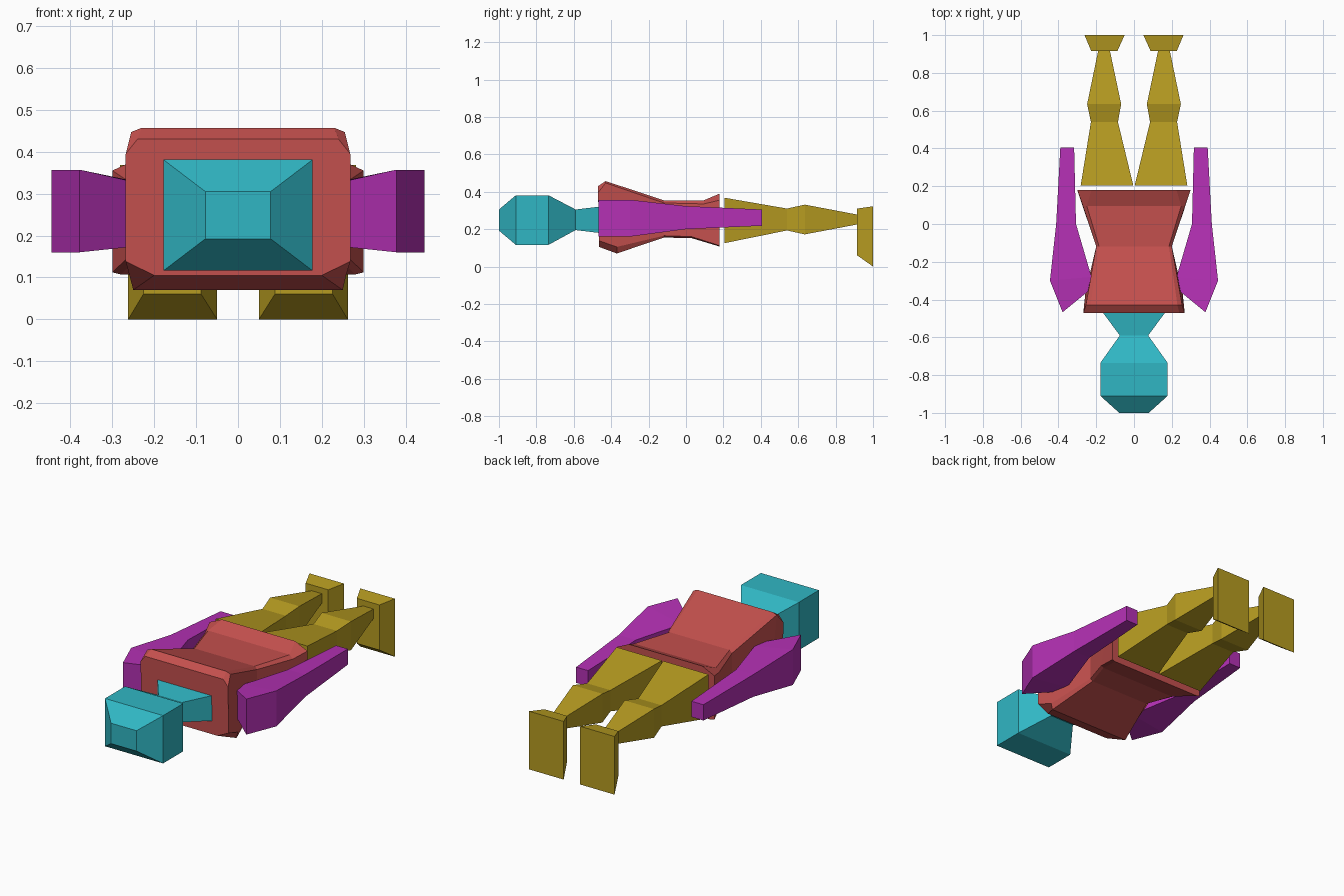
import bpy, bmesh

if "Cube" in bpy.data.objects:
    bpy.data.objects.remove(bpy.data.objects["Cube"])

def material(name, rgb):
    m = bpy.data.materials.new(name)
    m.diffuse_color = (*rgb, 1)
    m.use_nodes = True
    m.node_tree.nodes["Principled BSDF"].inputs["Base Color"].default_value = m.diffuse_color
    return m

RED = material("red", (0.55, 0.08, 0.075))
CYAN = material("cyan", (0.03, 0.47, 0.55))
PURPLE = material("purple", (0.46, 0.03, 0.46))
GOLD = material("gold", (0.47, 0.33, 0.015))

def loft(name, rings, mat):
    """Skin equal-length rings of points and cap both ends."""
    bm = bmesh.new()
    vs = [[bm.verts.new(p) for p in r] for r in rings]
    n = len(vs[0])
    for a, b in zip(vs, vs[1:]):
        for i in range(n):
            j = (i + 1) % n
            bm.faces.new((a[i], a[j], b[j], b[i]))
    bm.faces.new(vs[0])
    bm.faces.new(vs[-1])
    bmesh.ops.recalc_face_normals(bm, faces=bm.faces)
    me = bpy.data.meshes.new(name)
    bm.to_mesh(me)
    bm.free()
    me.materials.append(mat)
    ob = bpy.data.objects.new(name, me)
    bpy.context.collection.objects.link(ob)
    return ob

def rect(y, x0, x1, z0, z1):
    return [(x0, y, z0), (x1, y, z0), (x1, y, z1), (x0, y, z1)]

def octagon(yb, yt, low, low_side, high_side, high):
    """Symmetric ring from four (x, z) half-profile points; yb/yt = y of bottom/top."""
    half = [(low, yb), (low_side, yb), (high_side, yt), (high, yt)]
    right = [(p[0], y, p[1]) for p, y in half]
    return right + [(-x, y, z) for x, y, z in reversed(right)]

# Head and neck
loft("head", [rect(y, -w, w, z0, z1) for y, w, z0, z1 in (
    (-1.0, .078, .192, .305), (-.91, .178, .116, .381), (-.735, .178, .116, .381),
    (-.59, .075, .195, .305), (-.465, .168, .18, .32))], CYAN)

# Torso: chest, waist, hips
loft("torso", [
    octagon(-.465, -.47, (.20, .105), (.268, .138), (.268, .395), (.24, .43)),
    octagon(-.37, -.43, (.25, .07), (.258, .105), (.255, .447), (.23, .457)),
    octagon(-.118, -.118, (.185, .155), (.20, .165), (.20, .34), (.185, .354)),
    octagon(.03, .095, (.235, .152), (.25, .16), (.27, .335), (.25, .354)),
    octagon(.18, .18, (.28, .107), (.30, .112), (.30, .355), (.225, .39))], RED)

# Arms: inner and outer edge of each section as (x, y, z0, z1)
ARM = (
    ((.235, -.35, .175, .325), (.378, -.467, .16, .357)),
    ((.225, -.28, .175, .325), (.445, -.30, .16, .357)),
    ((.307, 0, .20, .323), (.412, 0, .20, .323)),
    ((.317, .405, .218, .305), (.39, .405, .218, .305)))

# Legs: (y, x0, x1, z0, z1) from thigh to foot
LEG = (
    (.205, .004, .282, .125, .368), (.54, .085, .228, .193, .31),
    (.635, .068, .248, .172, .331), (.915, .127, .19, .225, .278))
FOOT = ((.915, .088, .226, .06, .31), (1.0, .05, .262, 0, .322))

for side, s in (("right", 1), ("left", -1)):
    loft(side + "_arm", [
        [(s * a[0], a[1], a[2]), (s * b[0], b[1], b[2]),
         (s * b[0], b[1], b[3]), (s * a[0], a[1], a[3])] for a, b in ARM], PURPLE)
    loft(side + "_leg", [rect(y, s * a, s * b, z0, z1) for y, a, b, z0, z1 in LEG], GOLD)
    loft(side + "_foot", [rect(y, s * a, s * b, z0, z1) for y, a, b, z0, z1 in FOOT], GOLD)
